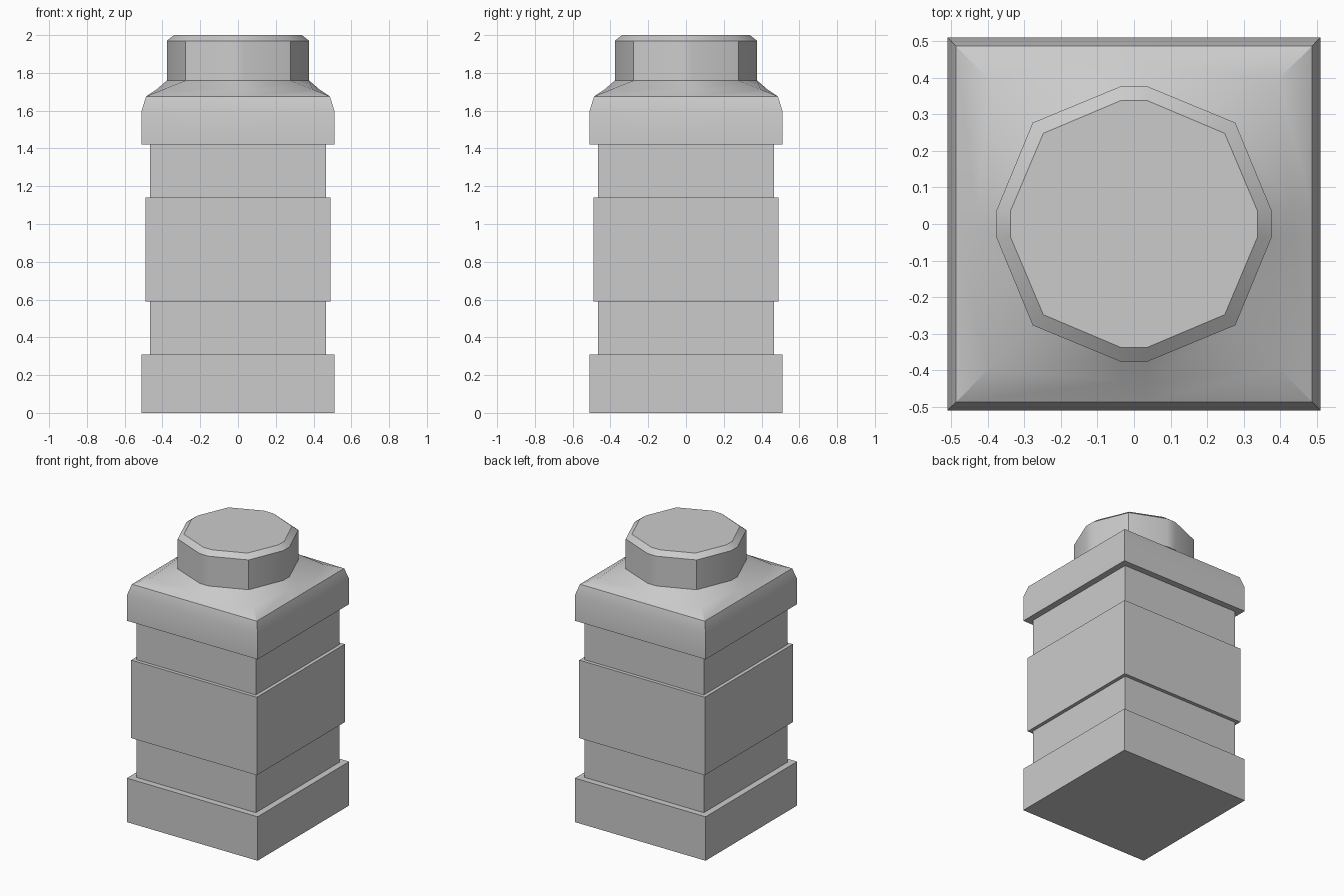
import bpy, bmesh

if "Cube" in bpy.data.objects:
    bpy.data.objects.remove(bpy.data.objects["Cube"])


def ring(side, corner, z, mid=0.035):
    """12-sided loop: two points near each side's middle plus one point per corner."""
    pts = []
    x, y = (1, 0), (0, 1)
    for _ in range(4):
        for a, b in ((side, -mid), (side, mid), (corner, corner)):
            pts.append((a * x[0] + b * y[0], a * x[1] + b * y[1], z))
        x, y = y, (-x[0], -x[1])
    return pts


def loft(name, rings, cap_bottom=False, cap_top=False):
    """Skin a stack of rings into one smooth-by-angle object."""
    bm = bmesh.new()
    loops = [[bm.verts.new(p) for p in r] for r in rings]
    for low, high in zip(loops, loops[1:]):
        for i in range(12):
            j = (i + 1) % 12
            bm.faces.new((low[i], low[j], high[j], high[i]))
    if cap_bottom:
        bm.faces.new(loops[0][::-1])
    if cap_top:
        bm.faces.new(loops[-1])
    mesh = bpy.data.meshes.new(name)
    bm.to_mesh(mesh)
    bm.free()
    obj = bpy.data.objects.new(name, mesh)
    bpy.context.collection.objects.link(obj)
    bpy.ops.object.select_all(action='DESELECT')
    obj.select_set(True)
    bpy.context.view_layer.objects.active = obj
    bpy.ops.object.shade_smooth_by_angle(angle=0.52)
    return obj


# Square body: foot, recessed neck, label band, recessed neck, collar
profile = [(0.51, 0), (0.51, 0.31), (0.465, 0.31), (0.465, 0.59),
           (0.49, 0.59), (0.49, 1.14), (0.465, 1.14), (0.465, 1.42),
           (0.51, 1.42), (0.51, 1.60), (0.487, 1.675)]
rings = [ring(h, h, z) for h, z in profile]

# Shoulder blending the square collar into the round cap
rings += [ring(0.43, 0.395, 1.713), ring(0.377, 0.277, 1.76)]
loft("bottle_body", rings, cap_bottom=True)

# Twelve-sided cap with a bevelled rim
loft("bottle_cap", [ring(0.377, 0.277, 1.76), ring(0.377, 0.277, 1.97),
                    ring(0.338, 0.248, 2.0)], cap_top=True)
